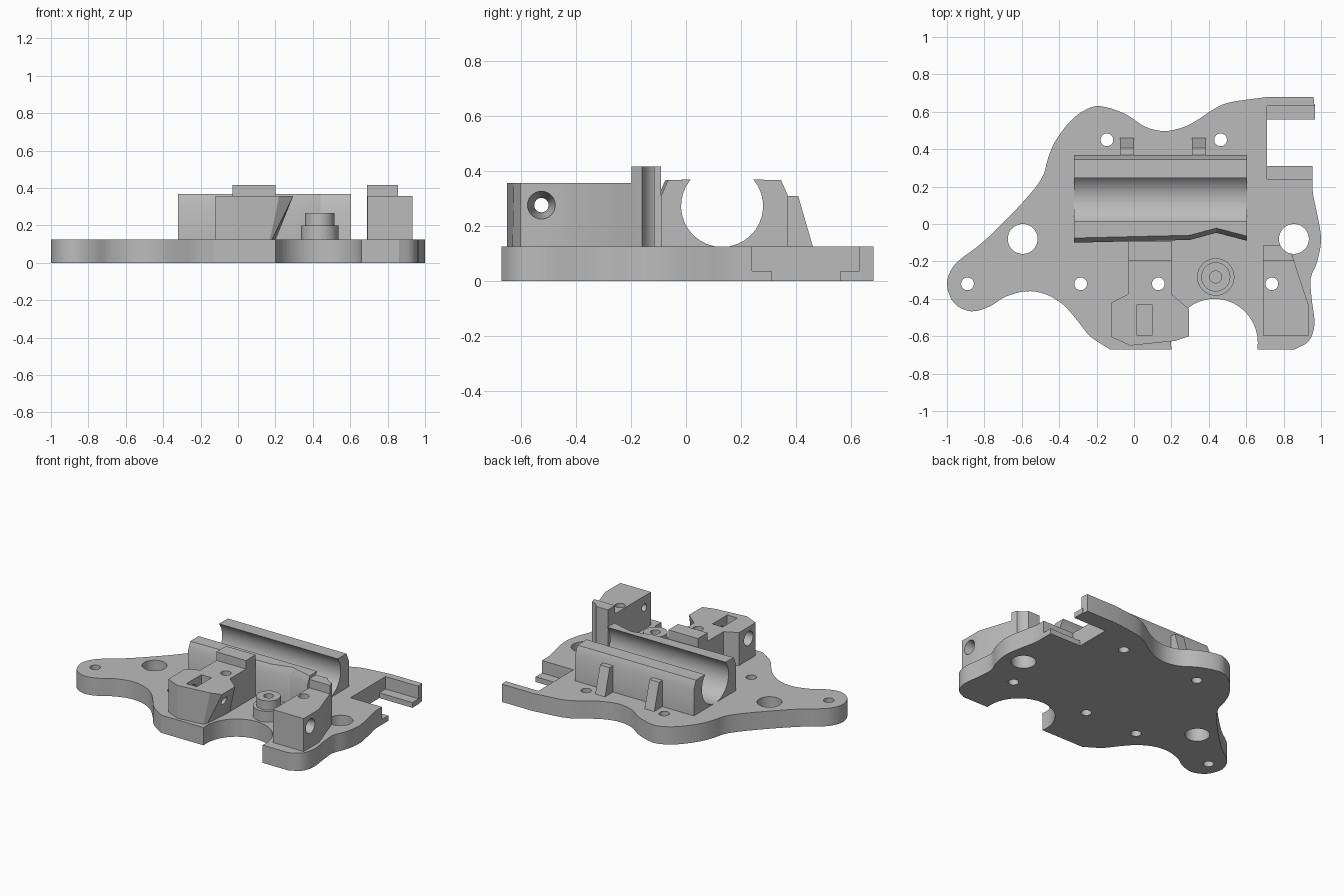
import bpy, bmesh, math
from mathutils import Vector, Matrix

if "Cube" in bpy.data.objects:
    bpy.data.objects.remove(bpy.data.objects["Cube"])

grey = bpy.data.materials.new("plain_grey")
grey.diffuse_color = (0.5, 0.5, 0.5, 1)
grey.use_nodes = True
grey.node_tree.nodes["Principled BSDF"].inputs["Base Color"].default_value = grey.diffuse_color


def finish(name, bm):
    bmesh.ops.recalc_face_normals(bm, faces=bm.faces)
    me = bpy.data.meshes.new(name)
    bm.to_mesh(me)
    bm.free()
    me.materials.append(grey)
    ob = bpy.data.objects.new(name, me)
    bpy.context.collection.objects.link(ob)
    return ob


def loft(name, rings):
    """Skin a list of equal-length 3D rings and cap both ends."""
    bm = bmesh.new()
    vs = [[bm.verts.new(p) for p in r] for r in rings]
    n = len(vs[0])
    for a, b in zip(vs, vs[1:]):
        for i in range(n):
            j = (i + 1) % n
            bm.faces.new((a[i], a[j], b[j], b[i]))
    bm.faces.new(vs[0][::-1])
    bm.faces.new(vs[-1])
    return finish(name, bm)


def prism(name, pts, z0, z1):
    return loft(name, [[(x, y, z) for x, y in pts] for z in (z0, z1)])


def box(name, x0, x1, y0, y1, z0, z1):
    return prism(name, [(x0, y0), (x1, y0), (x1, y1), (x0, y1)], z0, z1)


def cone(name, a, b, r1, r2, seg=32):
    a, b = Vector(a), Vector(b)
    d = b - a
    bm = bmesh.new()
    mat = Matrix.Translation((a + b) / 2) @ d.to_track_quat('Z', 'Y').to_matrix().to_4x4()
    bmesh.ops.create_cone(bm, cap_ends=True, segments=seg, radius1=r1, radius2=r2,
                          depth=d.length, matrix=mat)
    return finish(name, bm)


def boolean(ob, others, op='DIFFERENCE'):
    bpy.context.view_layer.objects.active = ob
    for c in others:
        m = ob.modifiers.new("b", 'BOOLEAN')
        m.operation, m.solver, m.object = op, 'EXACT', c
        bpy.ops.object.modifier_apply(modifier=m.name)
        bpy.data.objects.remove(c)


def spline(pts, steps=4):
    """Smooth open curve through the points."""
    P = [Vector(p) for p in pts]
    P = [2 * P[0] - P[1]] + P + [2 * P[-1] - P[-2]]
    out = []
    for i in range(1, len(P) - 2):
        a, b, c, d = P[i - 1:i + 3]
        for k in range(steps):
            t = k / steps
            out.append(0.5 * (2 * b + (c - a) * t + (2 * a - 5 * b + 4 * c - d) * t * t
                              + (3 * b - a - 3 * c + d) * t ** 3))
    return [tuple(p) for p in out] + [tuple(pts[-1])]


# Base plate outline: back and left lobes, front scoop, right edge, back slot
left = spline([(0.72, 0.68), (0.51, 0.65), (0.42, 0.61), (0.353, 0.565), (0.27, 0.52),
               (0.166, 0.497), (0.06, 0.52), (-0.05, 0.59), (-0.18, 0.63), (-0.26, 0.61),
               (-0.34, 0.55), (-0.42, 0.444), (-0.46, 0.35), (-0.487, 0.257), (-0.556, 0.16),
               (-0.69, 0.016), (-0.82, -0.107), (-0.93, -0.19), (-0.98, -0.25), (-1.0, -0.33),
               (-0.96, -0.425), (-0.87, -0.467), (-0.77, -0.44), (-0.69, -0.39), (-0.58, -0.36),
               (-0.476, -0.374), (-0.38, -0.43), (-0.30, -0.52), (-0.235, -0.60), (-0.13, -0.67)])
scoop = [(0.43 - 0.232 * math.cos(a), -0.635 + 0.235 * math.sin(a))
         for a in [math.pi * i / 20 for i in range(21)]]
right = spline([(0.86, -0.67), (0.935, -0.625), (0.965, -0.535), (0.95, -0.40), (0.945, -0.29),
                (0.98, -0.2), (1.0, -0.08), (0.98, 0.05), (0.957, 0.16), (0.955, 0.24)])
outline = (left + [(0.20, -0.67)] + scoop + [(0.66, -0.67)] + right
           + [(0.71, 0.24), (0.71, 0.63), (0.965, 0.63), (0.96, 0.68)])
plate = prism("base_plate", outline, 0, 0.125)

# Thin ledges in the back slot
front_ledge = box("slot_ledge_front", 0.70, 0.955, 0.23, 0.31, 0, 0.037)
back_ledge = box("slot_ledge_back", 0.70, 0.968, 0.56, 0.64, 0, 0.037)

# Open bearing cradle, front wall notched near the boss
def cradle_ring(x, y0):
    arc = [(0.131 + 0.149 * math.cos(math.radians(a)), 0.273 + 0.149 * math.sin(math.radians(a)))
           for a in [140 + 260 * i / 24 for i in range(25)]]
    prof = [(y0, 0.1), (y0, 0.31), (y0 + 0.025, 0.367)] + arc + \
           [(0.345, 0.367), (0.37, 0.31), (0.37, 0.1)]
    return [(x, y, z) for y, z in prof]

cradle = loft("bearing_cradle", [cradle_ring(x, y) for x, y in
              [(-0.32, -0.1), (0.30, -0.085), (0.44, -0.047), (0.605, -0.09)]])

# Two sloping ribs behind the cradle
for i, x in enumerate((-0.075, 0.31)):
    loft("cradle_rib_%d" % (i + 1), [[(u, y, z) for y, z in
         [(0.36, 0.11), (0.36, 0.31), (0.407, 0.31), (0.465, 0.11)]] for u in (x, x + 0.075)])

# Left clamp block: overhangs on the right above the scoop
top = [(-0.12, -0.42), (-0.03, -0.375), (-0.03, -0.19), (0.20, -0.19), (0.20, -0.375),
       (0.295, -0.455), (0.295, -0.60), (0.22, -0.625), (-0.02, -0.65), (-0.12, -0.605)]
low = top[:5] + [(0.195, -0.455), (0.18, -0.60), (0.17, -0.63)] + top[8:]
left_block = loft("left_clamp_block", [[(x, y, 0.12) for x, y in low],
                                       [(x, y, 0.357) for x, y in top]])
boolean(left_block, [box("t", -0.03, 0.20, -0.197, -0.09, 0.12, 0.417)], 'UNION')
boolean(left_block, [cone("c", (0.13, -0.32, -0.1), (0.13, -0.32, 0.6), 0.034, 0.034),
                     box("c", 0.015, 0.095, -0.595, -0.43, 0.19, 0.5),
                     cone("c", (-0.3, -0.525, 0.276), (0.5, -0.525, 0.276), 0.028, 0.028),
                     cone("c", (-0.121, -0.525, 0.276), (0.05, -0.525, 0.276), 0.05, 0.045)])

# Right clamp block with raised end
right_block = prism("right_clamp_block", [(0.693, -0.19), (0.853, -0.19), (0.932, -0.43),
                    (0.932, -0.60), (0.693, -0.60)], 0.12, 0.357)
boolean(right_block, [prism("t", [(0.69, -0.115), (0.83, -0.115), (0.855, -0.197),
                                  (0.69, -0.197)], 0.12, 0.417)], 'UNION')
boolean(right_block, [cone("c", (0.737, -0.32, -0.1), (0.737, -0.32, 0.6), 0.034, 0.034),
                      cone("c", (0.855, -0.08, -0.1), (0.855, -0.08, 0.6), 0.08, 0.08),
                      cone("c", (0.5, -0.525, 0.276), (1.2, -0.525, 0.276), 0.026, 0.026),
                      cone("c", (0.935, -0.525, 0.276), (0.80, -0.525, 0.276), 0.051, 0.026)])

# Stepped round boss with a blind hole
bx, by = 0.437, -0.283
boss = cone("pulley_boss", (bx, by, 0.1), (bx, by, 0.2), 0.1, 0.1)
boolean(boss, [cone("t", (bx, by, 0.15), (bx, by, 0.265), 0.078, 0.078)], 'UNION')
boolean(boss, [cone("c", (bx, by, 0.126), (bx, by, 0.5), 0.032, 0.032)])

# Plate through holes
holes = [(-0.595, -0.08, 0.08), (0.855, -0.08, 0.08), (-0.89, -0.32, 0.034),
         (-0.285, -0.32, 0.034), (0.13, -0.32, 0.034), (0.737, -0.32, 0.034),
         (-0.145, 0.45, 0.034), (0.463, 0.45, 0.034)]
boolean(plate, [cone("c", (x, y, -0.1), (x, y, 0.3), r, r) for x, y, r in holes])

# Smooth round walls, keep machined edges sharp
for ob in bpy.context.scene.objects:
    bpy.ops.object.select_all(action='DESELECT')
    ob.select_set(True)
    bpy.context.view_layer.objects.active = ob
    bpy.ops.object.shade_smooth_by_angle(angle=math.radians(25))
